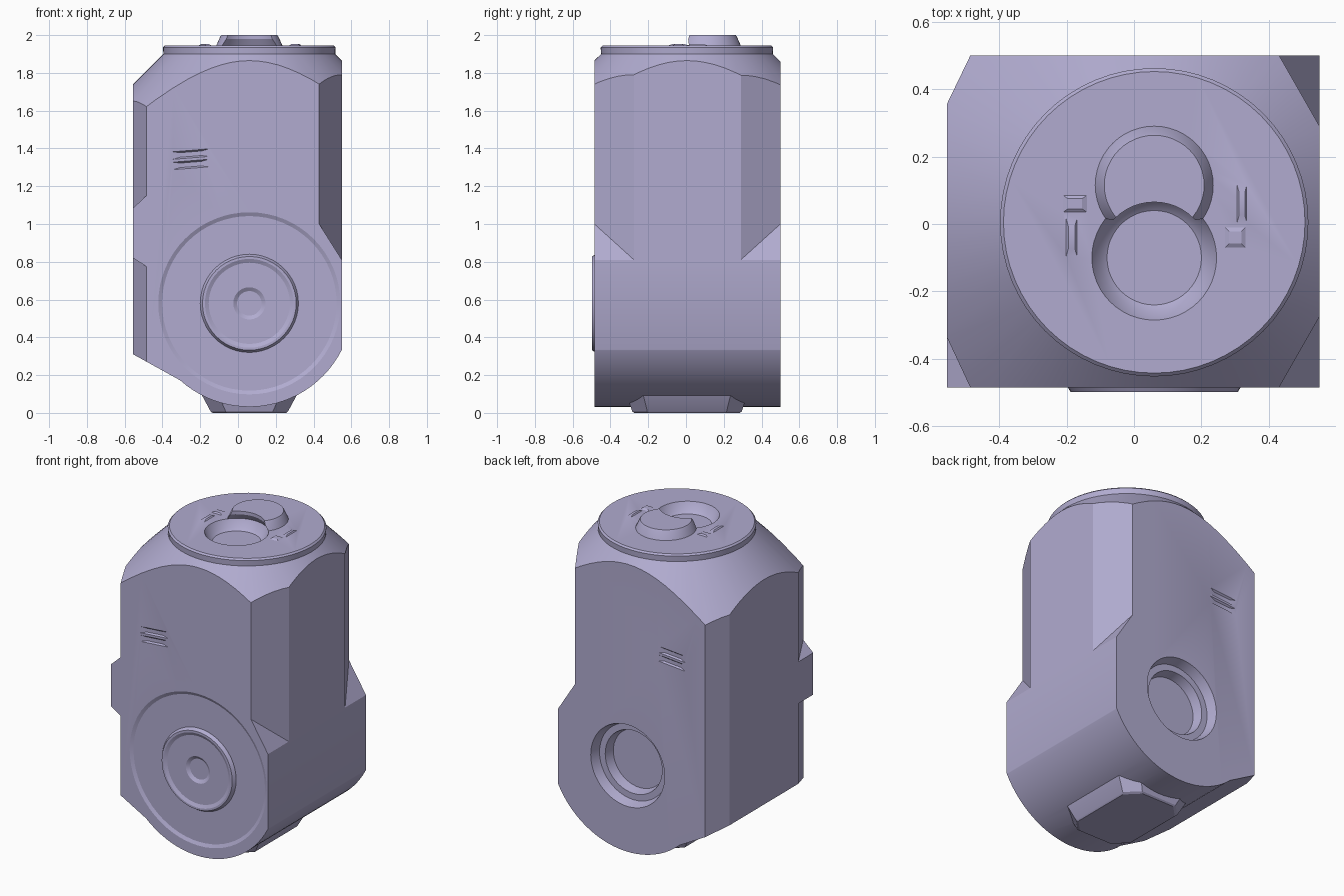
import bpy, bmesh, math
from mathutils import Vector

if "Cube" in bpy.data.objects:
    bpy.data.objects.remove(bpy.data.objects["Cube"])

CX, CZ = 0.06, 0.58      # dial axis
FRONT, BACK = -0.485, 0.5


def make(name, bm):
    bmesh.ops.recalc_face_normals(bm, faces=bm.faces)
    me = bpy.data.meshes.new(name)
    bm.to_mesh(me)
    bm.free()
    ob = bpy.data.objects.new(name, me)
    bpy.context.collection.objects.link(ob)
    return ob


def loft(name, loops):
    """Closed solid through vertex loops of equal length."""
    bm = bmesh.new()
    rings = [[bm.verts.new(p) for p in loop] for loop in loops]
    n = len(rings[0])
    for a, b in zip(rings, rings[1:]):
        for i in range(n):
            j = (i + 1) % n
            bm.faces.new((a[i], a[j], b[j], b[i]))
    bm.faces.new(rings[0][::-1])
    bm.faces.new(rings[-1])
    return make(name, bm)


def turned(name, centre, profile, axis, n=48):
    """Solid of revolution; profile is (radius, position along axis)."""
    loops = []
    for r, h in profile:
        loop = []
        for i in range(n):
            t = 2 * math.pi * i / n
            u, v = centre[0] + r * math.cos(t), centre[1] + r * math.sin(t)
            loop.append((u, h, v) if axis == 'Y' else (u, v, h))
        loops.append(loop)
    return loft(name, loops)


def combine(ob, tool, op='DIFFERENCE'):
    tool.hide_render = True
    mod = ob.modifiers.new(op, 'BOOLEAN')
    mod.operation, mod.solver, mod.object = op, 'EXACT', tool
    bpy.context.view_layer.objects.active = ob
    bpy.ops.object.modifier_apply(modifier=mod.name)
    bpy.data.objects.remove(tool, do_unlink=True)


def corner(a, b, lo, hi):
    """Cutter for a vertical corner chamfer from a to b; lo/hi give z from x."""
    a, b = Vector(a), Vector(b)
    d = (b - a) * 0.5
    out = Vector((b.x - a.x, a.y - b.y)).normalized() * 0.4
    pts = [a - d, b + d, b + d + out, a - d + out]
    return loft("corner_cutter", [[(p.x, p.y, f(p.x)) for p in pts] for f in (lo, hi)])


# Main body: round-bottomed profile extruded front to back
R = 0.548
prof = [(-0.555, 2.1), (-0.555, 0.31)]
for i in range(25):
    t = math.radians(228 + (333 - 228) * i / 24)
    prof.append((CX + R * math.cos(t), CZ + R * math.sin(t)))
prof += [(0.55, 0.335), (0.55, 2.1)]
body = loft("body", [[(x, y, z) for x, z in prof] for y in (FRONT, BACK)])

# Corner chamfers, each ending on a slope
top, base = (lambda x: 2.3), (lambda x: -0.2)
right_end = lambda x: 1.0 - (x - 0.43) / 0.12 * 0.19
tab_top = lambda x: 1.15 + (x + 0.485) * 0.93
tab_low = lambda x: 0.775 - (x + 0.485) * 0.64
combine(body, corner((0.43, FRONT), (0.55, -0.275), right_end, top))
combine(body, corner((0.43, BACK), (0.55, 0.29), right_end, top))
combine(body, corner((-0.485, BACK), (-0.555, 0.355), base, top))
combine(body, corner((-0.485, FRONT), (-0.555, -0.335), tab_top, top))
combine(body, corner((-0.485, FRONT), (-0.555, -0.335), base, tab_low))

# Conical shoulder with a round top
combine(body, turned("shoulder", (CX, 0.005),
                     [(1.4, -0.3), (1.4, 0.955), (0.455, 1.9), (0.457, 1.935), (0.447, 1.945)],
                     'Z', 64), 'INTERSECT')

# Front dial recess and raised hub
combine(body, turned("dial_cutter", (CX, CZ),
                     [(0.482, -0.6), (0.482, FRONT), (0.462, -0.475)], 'Y', 64))
combine(body, turned("hub", (CX, CZ),
                     [(0.26, -0.44), (0.26, -0.478), (0.248, -0.498), (0.235, -0.498),
                      (0.215, -0.488), (0.085, -0.488), (0.065, -0.475)], 'Y'), 'UNION')

# Stepped socket in the back
combine(body, turned("socket_cutter", (CX, CZ),
                     [(0.26, 0.6), (0.26, BACK), (0.24, 0.44), (0.2, 0.44), (0.185, 0.38)], 'Y'))

# Top: raised stub beside a matching pocket
combine(body, turned("stub", (CX, 0.115),
                     [(0.175, 1.9), (0.175, 1.945), (0.155, 1.99), (0.148, 2.0)], 'Z'), 'UNION')
combine(body, turned("pocket_cutter", (CX, -0.1),
                     [(0.165, 2.1), (0.165, 1.98), (0.185, 1.945), (0.16, 1.9), (0.14, 1.885)], 'Z'))

# Faceted foot
def foot_loop(hx, hy, c, z):
    q = [(hx, hy - c), (hx - c, hy), (-hx + c, hy), (-hx, hy - c)]
    return [(CX + x, 0.005 + y, z) for x, y in q + [(-x, -y) for x, y in q]]

combine(body, loft("foot", [foot_loop(0.195, 0.28, 0.08, 0), foot_loop(0.205, 0.29, 0.08, 0.008),
                            foot_loop(0.26, 0.325, 0.09, 0.11)]), 'UNION')


# Small tapered bars: shallow grooves on the sides, low marks on top
def bar(name, centre, half, axis, depth, tilt=0.0):
    loops = []
    for k, h in ((1.0, -0.01), (1.0, 0.0), (0.6, abs(depth))):
        s = math.copysign(h, depth) if h >= 0 else -math.copysign(h, depth)
        s = h if depth > 0 else -h
        loop = []
        for sx, sy in ((1, 1), (-1, 1), (-1, -1), (1, -1)):
            u, v = half[0] * sx * k, half[1] * sy * k
            v += u * tilt
            o = (u, s, v) if axis == 'Y' else (u, v, s)
            loop.append(tuple(c + e for c, e in zip(centre, o)))
        loops.append(loop)
    return loft(name, loops)


for y, d in ((FRONT, 0.01), (BACK, -0.01)):
    for z in (1.315, 1.37):
        combine(body, bar("side_groove", (-0.25, y, z), (0.095, 0.02), 'Y', d, 0.08))
for x, y, hx, hy in ((-0.185, -0.04, 0.016, 0.055), (-0.175, 0.06, 0.035, 0.025),
                     (0.32, 0.06, 0.014, 0.055), (0.3, -0.04, 0.03, 0.03)):
    combine(body, bar("top_mark", (x, y, 1.945), (hx, hy), 'Z', 0.007), 'UNION')

# Muted violet-grey finish
mat = bpy.data.materials.new("violet_grey")
mat.diffuse_color = (0.44, 0.41, 0.63, 1)
mat.use_nodes = True
mat.node_tree.nodes["Principled BSDF"].inputs["Base Color"].default_value = mat.diffuse_color
body.data.materials.clear()
body.data.materials.append(mat)
for p in body.data.polygons:
    p.material_index = 0

# Smooth shading with crisp edges
bpy.ops.object.select_all(action='DESELECT')
body.select_set(True)
bpy.context.view_layer.objects.active = body
bpy.ops.object.shade_smooth_by_angle(angle=math.radians(25))
